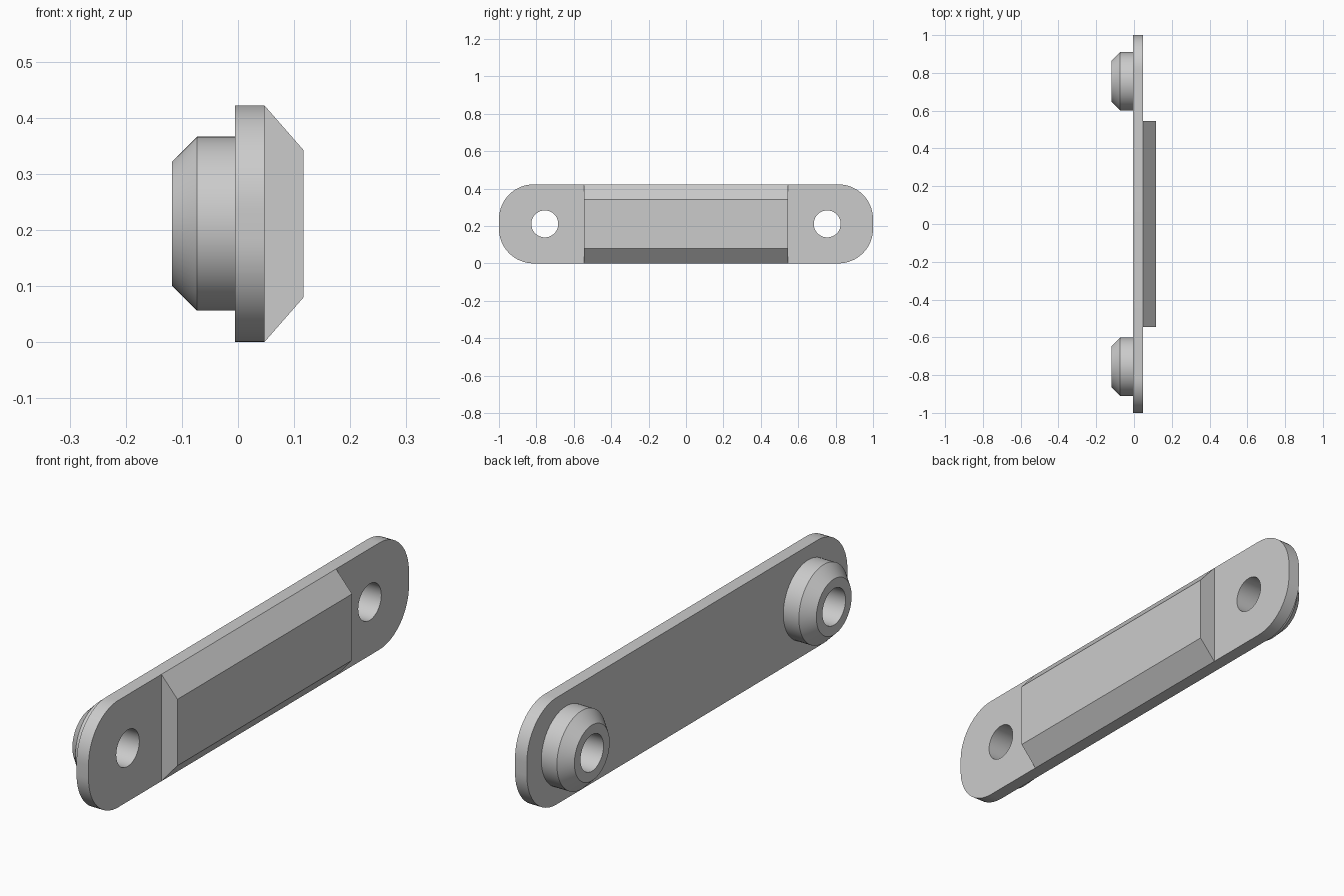
import bpy, bmesh
from math import pi, sin, cos, radians
from mathutils import Matrix, Vector

if "Cube" in bpy.data.objects:
    bpy.data.objects.remove(bpy.data.objects["Cube"])

HEIGHT, MID = 0.422, 0.211
BACK, FRONT = -0.005, 0.047
HOLE_R, HOLE_Y = 0.072, 0.755
SEGMENTS = 64

grey = bpy.data.materials.new("light_grey")
grey.use_nodes = True
grey.diffuse_color = (0.6, 0.6, 0.6, 1)
grey.node_tree.nodes["Principled BSDF"].inputs["Base Color"].default_value = (0.6, 0.6, 0.6, 1)


def finish(name, bm):
    """Turn a bmesh into a shaded, coloured object."""
    bmesh.ops.remove_doubles(bm, verts=bm.verts, dist=1e-5)
    bmesh.ops.recalc_face_normals(bm, faces=bm.faces)
    mesh = bpy.data.meshes.new(name)
    bm.to_mesh(mesh)
    bm.free()
    mesh.materials.append(grey)
    obj = bpy.data.objects.new(name, mesh)
    bpy.context.collection.objects.link(obj)
    return obj


def smooth(obj):
    bpy.ops.object.select_all(action="DESELECT")
    obj.select_set(True)
    bpy.context.view_layer.objects.active = obj
    bpy.ops.object.shade_smooth_by_angle(angle=radians(30))


def prism(name, outline, start, direction):
    """Extrude a closed outline of points along a direction."""
    bm = bmesh.new()
    face = bm.faces.new([bm.verts.new(start + Vector(p)) for p in outline])
    new = bmesh.ops.extrude_face_region(bm, geom=[face])["geom"]
    verts = [g for g in new if isinstance(g, bmesh.types.BMVert)]
    bmesh.ops.translate(bm, verts=verts, vec=direction)
    return finish(name, bm)


# Flat plate with rounded corners
corner = 0.185
outline = []
for k, (sy, sz) in enumerate([(1, 1), (-1, 1), (-1, -1), (1, -1)]):
    for i in range(17):
        a = (k + i / 16) * pi / 2
        outline.append((0, sy * (1 - corner) + corner * cos(a),
                        MID + sz * (MID - corner) + corner * sin(a)))
plate = prism("plate", outline, Vector((BACK, 0, 0)), Vector((FRONT - BACK, 0, 0)))

# Screw holes through the plate
for side in (-1, 1):
    bm = bmesh.new()
    bmesh.ops.create_cone(bm, cap_ends=True, segments=SEGMENTS, radius1=HOLE_R, radius2=HOLE_R,
                          depth=0.5, matrix=Matrix.Translation((0, side * HOLE_Y, MID))
                          @ Matrix.Rotation(pi / 2, 4, "Y"))
    cutter = finish("hole_cutter", bm)
    cutter.hide_render = True
    mod = plate.modifiers.new("hole", "BOOLEAN")
    mod.operation, mod.solver, mod.object = "DIFFERENCE", "EXACT", cutter
    bpy.context.view_layer.objects.active = plate
    bpy.ops.object.modifier_apply(modifier=mod.name)
    bpy.data.objects.remove(cutter)
smooth(plate)

# Raised grip with sloped upper and lower faces
slope, grip_x, grip_y = 0.08, 0.117, 0.545
prism("raised_grip", [(FRONT, 0, 0), (grip_x, 0, slope),
                      (grip_x, 0, HEIGHT - slope), (FRONT, 0, HEIGHT)],
      Vector((0, -grip_y, 0)), Vector((0, 2 * grip_y, 0)))

# Hollow chamfered bosses on the rear side
profile = [(BACK, 0.155), (-0.073, 0.155), (-0.118, 0.11), (-0.118, HOLE_R), (BACK, HOLE_R)]
for side, name in ((-1, "front_boss"), (1, "back_boss")):
    bm = bmesh.new()
    centre = Vector((0, side * HOLE_Y, MID))
    verts = [bm.verts.new(centre + Vector((x, 0, r))) for x, r in profile]
    edges = [bm.edges.new(pair) for pair in zip(verts, verts[1:])]
    bmesh.ops.spin(bm, geom=verts + edges, cent=centre, axis=(1, 0, 0),
                   angle=2 * pi, steps=SEGMENTS)
    smooth(finish(name, bm))
